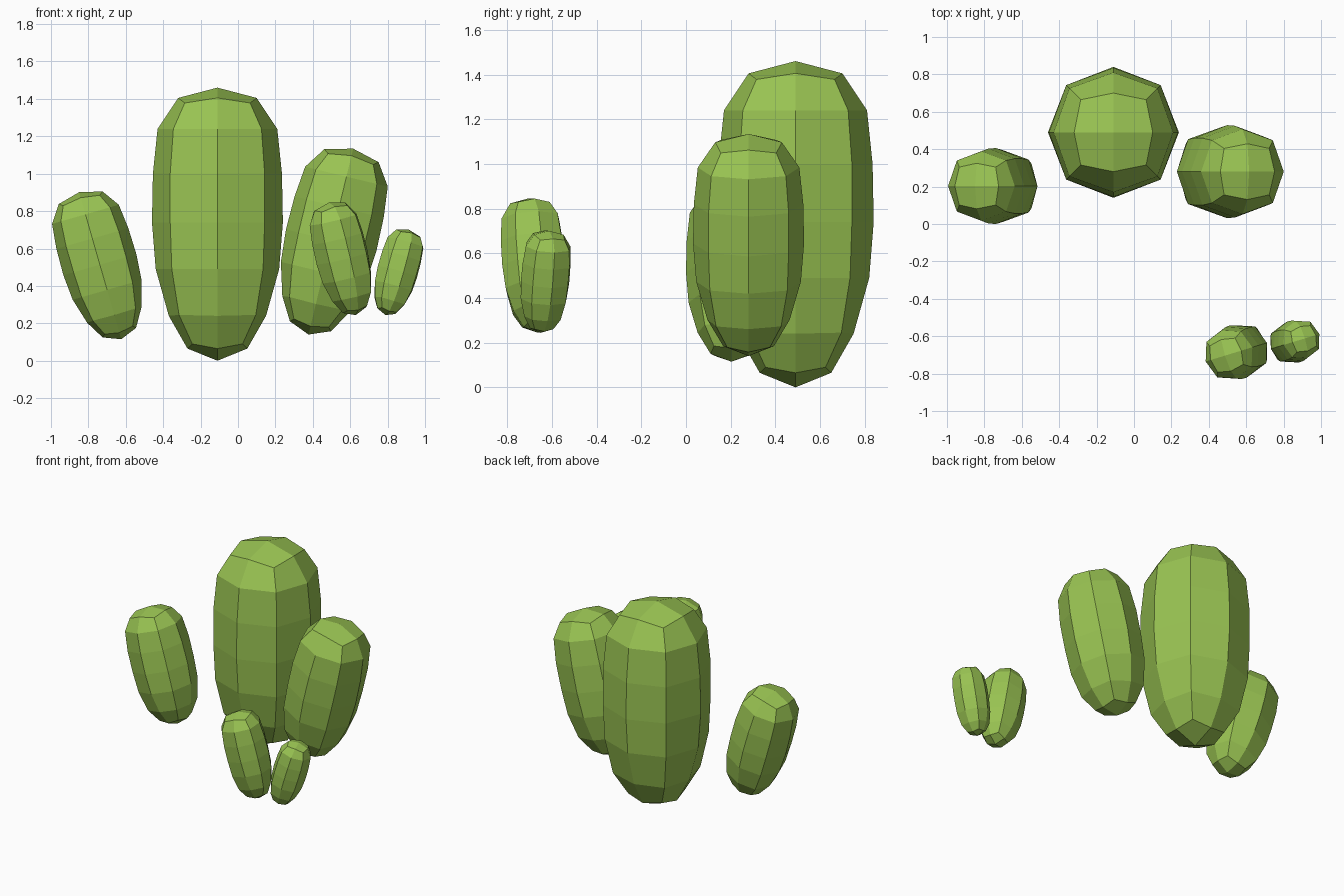
import bpy, math
from mathutils import Matrix, Vector

if "Cube" in bpy.data.objects:
    bpy.data.objects.remove(bpy.data.objects["Cube"])

green = bpy.data.materials.new("cactus green")
green.diffuse_color = (0.32, 0.55, 0.085, 1)
green.use_nodes = True
green.node_tree.nodes["Principled BSDF"].inputs["Base Color"].default_value = green.diffuse_color

# Rings of the lobe: side radius, side height, corner radius, corner height
RINGS = [(0.16, 0.065, 0.19, 0.09), (0.26, 0.24, 0.29, 0.245),
         (0.33, 0.49, 0.345, 0.49), (0.35, 0.74, 0.357, 0.74),
         (0.345, 1.0, 0.357, 1.0), (0.32, 1.24, 0.333, 1.24),
         (0.21, 1.405, 0.247, 1.378)]
HEIGHT = 1.46


def lobe(name, centre, radial, tall, lean=0, turn=0):
    """Eight-sided rounded lobe with four-quad caps, placed by its bounds centre."""
    verts = []
    for r_side, z_side, r_corner, z_corner in RINGS:
        for i in range(8):
            a = i * math.pi / 4
            r, z = (r_corner, z_corner) if i % 2 else (r_side, z_side)
            verts.append(Vector((r * math.cos(a), r * math.sin(a), z)))
    verts += [Vector((0, 0, 0)), Vector((0, 0, HEIGHT))]
    bottom, top = len(verts) - 2, len(verts) - 1
    last = 8 * (len(RINGS) - 1)
    faces = []
    for k in range(len(RINGS) - 1):
        for i in range(8):
            j = (i + 1) % 8
            faces.append((8*k + i, 8*k + j, 8*k + 8 + j, 8*k + 8 + i))
    for i in range(0, 8, 2):
        j = (i + 2) % 8
        faces.append((bottom, j, i + 1, i))
        faces.append((top, last + i, last + i + 1, last + j))
    m = (Matrix.Rotation(math.radians(turn), 4, 'Z')
         @ Matrix.Rotation(math.radians(lean), 4, 'Y')
         @ Matrix.Diagonal((radial, radial, tall, 1)))
    verts = [m @ v for v in verts]
    mid = Vector([(min(v[i] for v in verts) + max(v[i] for v in verts)) / 2
                  for i in range(3)])
    shift = Vector(centre) - mid
    mesh = bpy.data.meshes.new(name)
    mesh.from_pydata([v + shift for v in verts], [], faces)
    mesh.materials.append(green)
    ob = bpy.data.objects.new(name, mesh)
    bpy.context.collection.objects.link(ob)


# Main upright lobe and the four leaning ones
lobe("main_lobe", (-0.11, 0.49, 0.73), 1, 1)
lobe("left_lobe", (-0.755, 0.203, 0.51), 0.58, 0.56, -16)
lobe("right_lobe", (0.515, 0.28, 0.637), 0.71, 0.70, 13.5)
lobe("front_small_lobe", (0.547, -0.685, 0.545), 0.42, 0.425, -14, 17)
lobe("front_tiny_lobe", (0.86, -0.628, 0.473), 0.325, 0.325, 16, 17)
